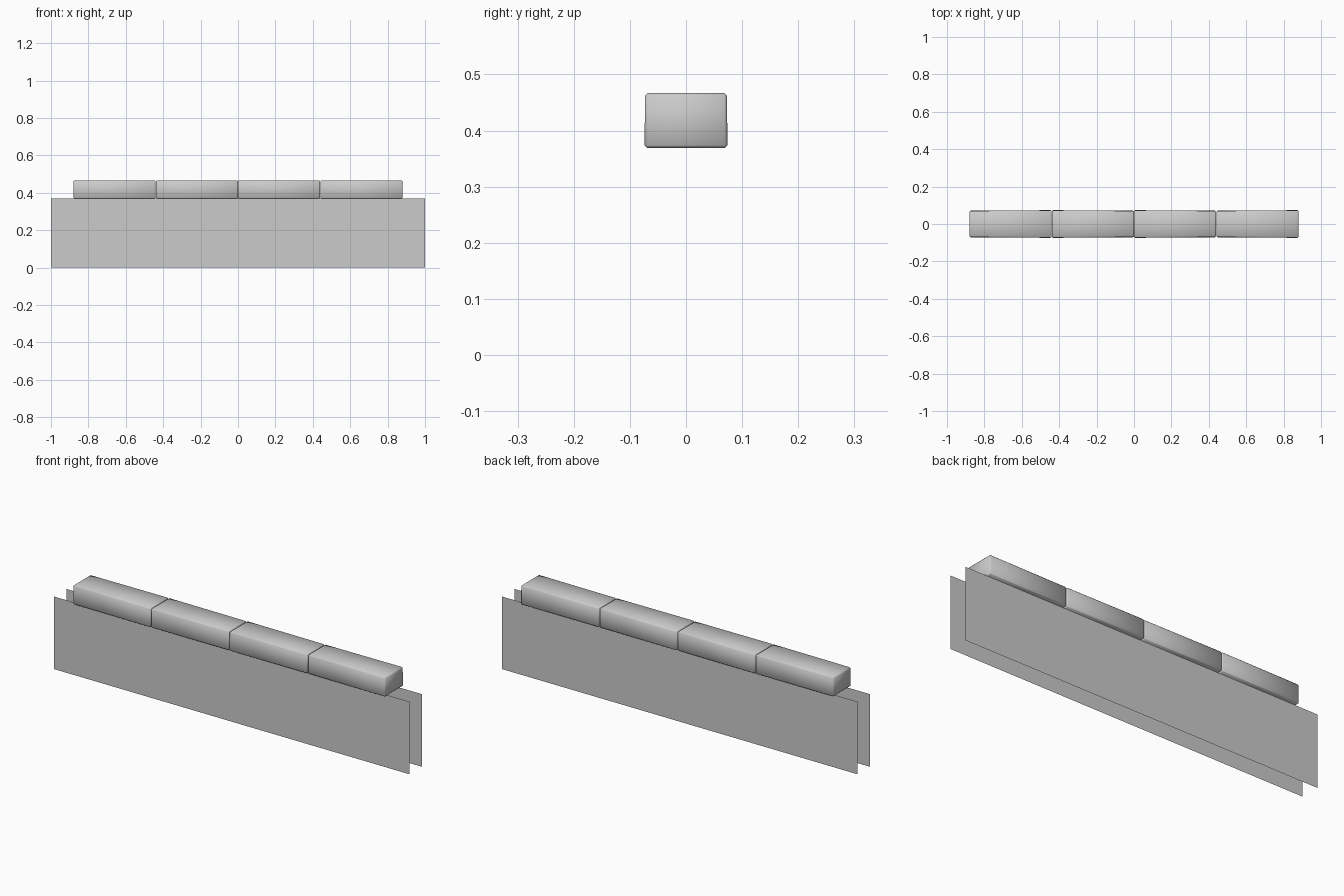
import bpy
import bmesh
from mathutils import Matrix, Vector

cube = bpy.data.objects.get("Cube")
if cube:
    bpy.data.objects.remove(cube)

grey = bpy.data.materials.new("plain grey")
grey.use_nodes = True
colour = (0.6, 0.6, 0.6, 1)
grey.diffuse_color = colour
grey.node_tree.nodes["Principled BSDF"].inputs["Base Color"].default_value = colour

HALF = 0.44       # block spacing
TOP, BASE = 0.467, 0.369


def add_object(name, bm):
    mesh = bpy.data.meshes.new(name)
    bm.to_mesh(mesh)
    bm.free()
    mesh.materials.append(grey)
    obj = bpy.data.objects.new(name, mesh)
    bpy.context.collection.objects.link(obj)
    return obj


def side_panel(name, y):
    """Thin upright sheet."""
    bm = bmesh.new()
    corners = [(-1, 0), (1, 0), (1, BASE), (-1, BASE)]
    face = bm.faces.new([bm.verts.new((x, y, z)) for x, z in corners])
    if y > 0:
        face.normal_flip()
    add_object(name, bm)


def cap_block(name, x, wide_end):
    """Soft-shaded block, slightly wider at one end and at the base."""
    bm = bmesh.new()
    bmesh.ops.create_cube(bm, size=1)
    for v in bm.verts:
        half_width = 0.07 if v.co.x * wide_end < 0 else 0.073
        if v.co.z < 0:
            half_width += 0.001
        v.co.y = half_width * (1 if v.co.y > 0 else -1)
        v.co.x = x + v.co.x * (HALF - 0.002)
        v.co.z = TOP if v.co.z > 0 else BASE
    bmesh.ops.bevel(bm, geom=bm.edges[:], offset=0.005, segments=1,
                    affect='EDGES', profile=0.5)
    for f in bm.faces:
        f.smooth = True
    add_object(name, bm)


# Upright sheets
side_panel("front_panel", -0.05)
side_panel("back_panel", 0.05)

# Row of blocks along the top
for i, wide_end in enumerate((1, -1, -1, 1)):
    cap_block(f"cap_block_{i + 1}", (i - 1.5) * HALF, wide_end)
